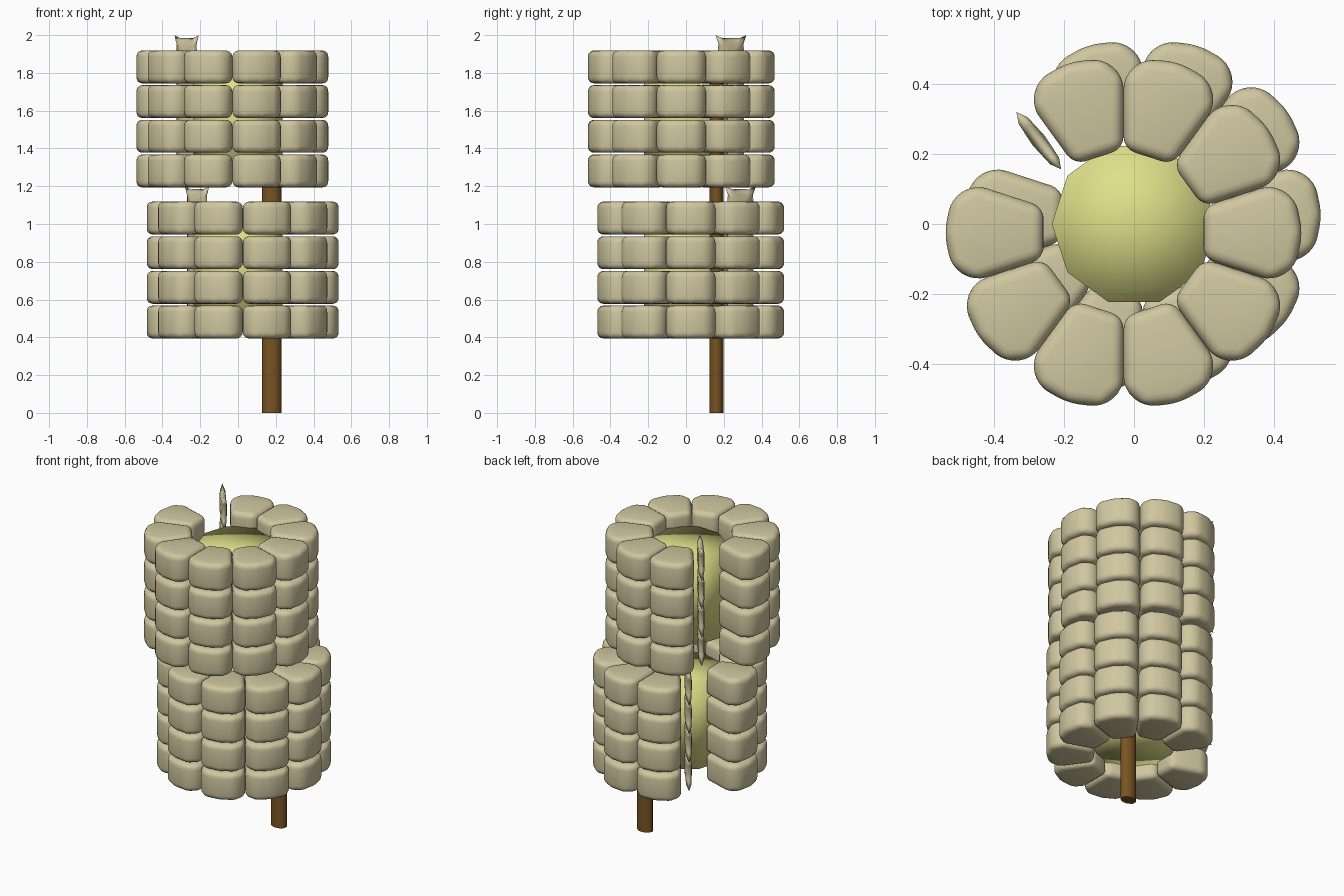
import bpy, bmesh, math
from mathutils import Matrix, Vector

if "Cube" in bpy.data.objects:
    bpy.data.objects.remove(bpy.data.objects["Cube"])


def material(name, rgb):
    m = bpy.data.materials.new(name)
    m.diffuse_color = (*rgb, 1)
    m.use_nodes = True
    m.node_tree.nodes["Principled BSDF"].inputs["Base Color"].default_value = m.diffuse_color
    return m


TAN = material("kernel_tan", (0.63, 0.57, 0.35))
GREEN = material("core_yellow_green", (0.73, 0.74, 0.25))
BROWN = material("stalk_brown", (0.19, 0.088, 0.016))


def finish(bm, name, mat):
    bmesh.ops.recalc_face_normals(bm, faces=bm.faces)
    for f in bm.faces:
        f.smooth = True
    me = bpy.data.meshes.new(name)
    bm.to_mesh(me)
    bm.free()
    me.materials.append(mat)
    return me


def place(name, me, matrix):
    ob = bpy.data.objects.new(name, me)
    ob.matrix_world = matrix
    bpy.context.collection.objects.link(ob)
    return ob


# Kernel: wedge prism pointing outward along +x, all edges rounded
def kernel_mesh():
    plan = [(0.228, -0.074), (0.425, -0.138), (0.492, -0.098), (0.512, 0),
            (0.492, 0.098), (0.425, 0.138), (0.228, 0.074)]
    h = 0.087
    bm = bmesh.new()
    lo = [bm.verts.new((x, y, -h)) for x, y in plan]
    hi = [bm.verts.new((x, y, h)) for x, y in plan]
    bm.faces.new(lo[::-1])
    bm.faces.new(hi)
    n = len(plan)
    for i in range(n):
        j = (i + 1) % n
        bm.faces.new((lo[i], lo[j], hi[j], hi[i]))
    bmesh.ops.bevel(bm, geom=list(bm.edges), offset=0.034, segments=4,
                    profile=0.5, affect='EDGES', clamp_overlap=True)
    return finish(bm, "kernel", TAN)


# Flake: thin shrivelled kernel with pointed corners, bulged in the middle
def flake_mesh():
    quarter = [(0.09, 0.0), (0.084, 0.055), (0.104, 0.1), (0.055, 0.084), (0.0, 0.086)]
    outline = quarter + [(-x, z) for x, z in quarter[-2::-1]]
    outline += [(x, -z) for x, z in outline[-2:0:-1]]
    bm = bmesh.new()
    rim = [bm.verts.new((x, 0, z)) for x, z in outline]
    n = len(rim)
    for side in (-1, 1):
        mid = [bm.verts.new((x * 0.7, side * 0.016, z * 0.7)) for x, z in outline]
        tip = bm.verts.new((0, side * 0.022, 0))
        for i in range(n):
            j = (i + 1) % n
            bm.faces.new((rim[i], rim[j], mid[j], mid[i]))
            bm.faces.new((mid[i], mid[j], tip))
    return finish(bm, "flake", TAN)


# Closed cylinder, smooth shaded over its caps
def cylinder_mesh(name, sides, rx, ry, z0, z1, turn, mat):
    bm = bmesh.new()
    bmesh.ops.create_cone(bm, cap_ends=True, cap_tris=True, segments=sides,
                          radius1=1, radius2=1, depth=z1 - z0)
    bm.transform(Matrix.Translation((0, 0, (z0 + z1) / 2)) @ Matrix.Diagonal((rx, ry, 1, 1))
                 @ Matrix.Rotation(turn, 4, 'Z'))
    return finish(bm, name, mat)


kernel, flake = kernel_mesh(), flake_mesh()
core = cylinder_mesh("core", 10, 0.235, 0.235, -0.275, 0.275, 0, GREEN)
# turn so that a flat side faces -x
core.transform(Matrix.Rotation(math.atan2(core.vertices[0].co.y, core.vertices[0].co.x)
                               * -1 + math.radians(18), 4, 'Z'))

STEP = 0.1835
stacks = {"lower": (0.025, 0.025, 0.481), "upper": (-0.03, -0.025, 1.281)}
for label, (cx, cy, z0) in stacks.items():
    place(label + "_core", core, Matrix.Translation((0, 0, z0 + 0.275)))
    for row in range(4):
        z = z0 + row * STEP
        for k in range(10):
            if k == 4:  # the gap holds a thin flake
                place(f"{label}_flake_{row}", flake,
                      Matrix.Translation((cx - 0.242, cy + 0.263, z + 0.068))
                      @ Matrix.Rotation(math.radians(128), 4, 'Z'))
                continue
            place(f"{label}_kernel_{row}_{k}", kernel,
                  Matrix.Translation((cx, cy, z)) @ Matrix.Rotation(math.radians(36 * k), 4, 'Z'))

# Stalk running up beside the cores
stalk = cylinder_mesh("stalk", 12, 0.051, 0.037, 0, 1.84, 0, BROWN)
ob = place("stalk", stalk, Matrix.Translation((0.178, 0.161, 0)))
bpy.context.view_layer.objects.active = ob
ob.select_set(True)
bpy.ops.object.shade_smooth_by_angle(angle=math.radians(50))
